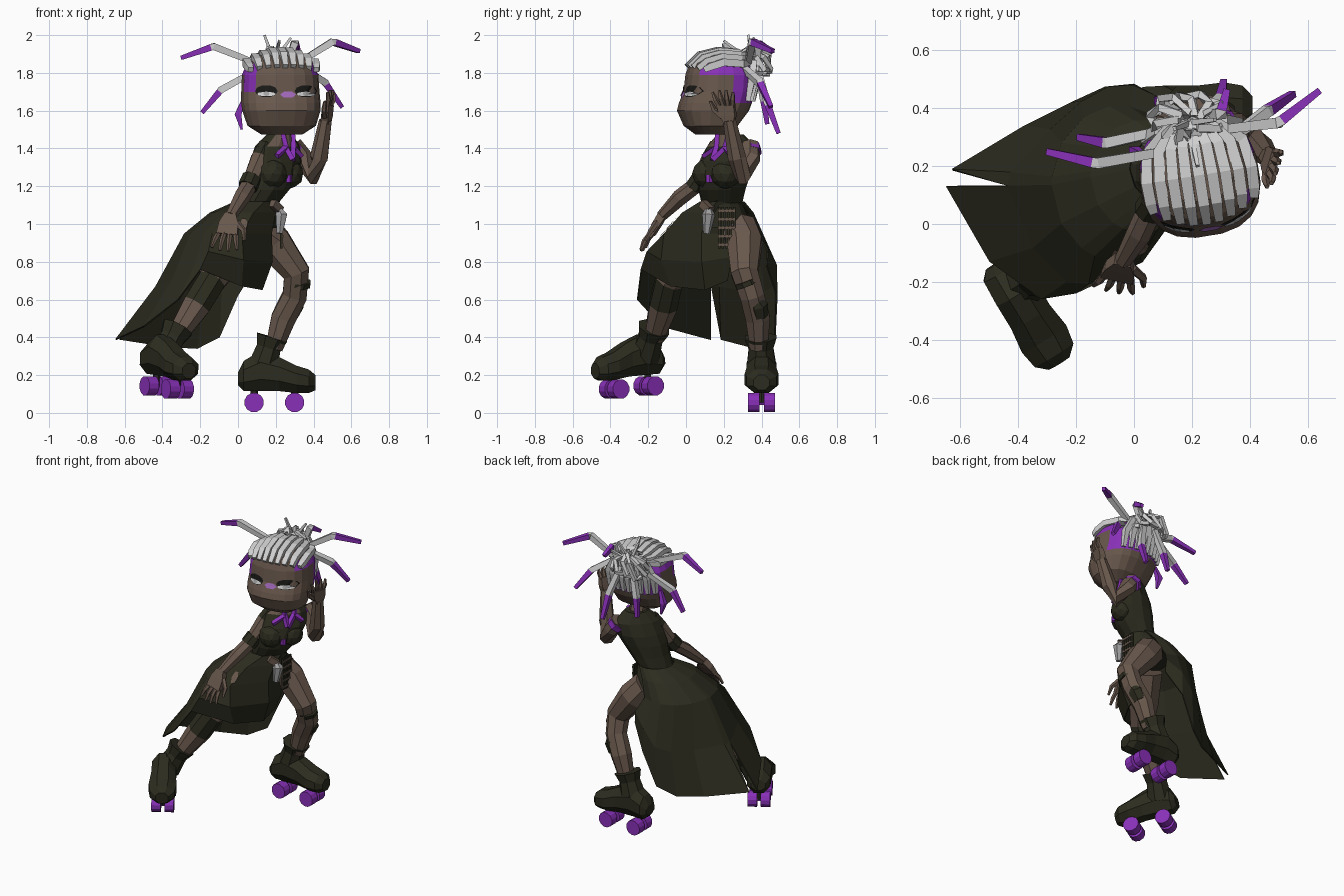
import bpy, bmesh, math, random
from math import sin, cos, pi, atan2
from mathutils import Vector as V, Matrix
from mathutils.bvhtree import BVHTree

if "Cube" in bpy.data.objects:
    bpy.data.objects.remove(bpy.data.objects["Cube"])
random.seed(4)

COLOURS = {"skin": (.14, .097, .073), "dress": (.025, .025, .014), "purple": (.25, .03, .48),
           "lilac": (.36, .14, .5), "hair": (.62, .62, .62), "metal": (.36, .36, .36),
           "lash": (.01, .01, .009)}
MATS, IDX = [], {}
for name, c in COLOURS.items():
    m = bpy.data.materials.new(name)
    m.use_nodes = True
    m.diffuse_color = (*c, 1)
    m.node_tree.nodes["Principled BSDF"].inputs["Base Color"].default_value = (*c, 1)
    IDX[name] = len(MATS)
    MATS.append(m)


class Part:
    """A named mesh gathered from lofts and tubes."""
    def __init__(self, name):
        self.name, self.bm = name, bmesh.new()

    def loft(self, rings, mats):
        if isinstance(mats, str):
            mats = [mats] * (len(rings) - 1)
        vs = [[self.bm.verts.new(p) for p in r] for r in rings]
        n = len(rings[0])
        for a, b, mt in zip(vs, vs[1:], mats):
            for i in range(n):
                j = (i + 1) % n
                self.bm.faces.new((a[i], a[j], b[j], b[i])).material_index = IDX[mt]
        self.bm.faces.new(vs[0][::-1]).material_index = IDX[mats[0]]
        self.bm.faces.new(vs[-1]).material_index = IDX[mats[-1]]
        return self

    def tube(self, pts, radii, mats, sides=6):
        pts = [V(p) for p in pts]
        if not isinstance(radii, (list, tuple)):
            radii = [radii] * len(pts)
        d = pts[-1] - pts[0]
        ref = min((V((1, 0, 0)), V((0, 1, 0)), V((0, 0, 1))), key=lambda a: abs(a.dot(d)))
        rings = []
        for k, p in enumerate(pts):
            t = (pts[min(k + 1, len(pts) - 1)] - pts[max(k - 1, 0)]).normalized()
            u = ref.cross(t).normalized()
            w = t.cross(u)
            rings.append([p + radii[k] * (u * cos(a) + w * sin(a))
                          for a in (2 * pi * (i + .5) / sides for i in range(sides))])
        return self.loft(rings, mats)

    def finish(self, paint=None):
        bmesh.ops.recalc_face_normals(self.bm, faces=self.bm.faces)
        if paint:
            for f in self.bm.faces:
                mt = paint(f.calc_center_median())
                if mt:
                    f.material_index = IDX[mt]
        me = bpy.data.meshes.new(self.name)
        self.bm.to_mesh(me)
        ob = bpy.data.objects.new(self.name, me)
        for m in MATS:
            me.materials.append(m)
        bpy.context.collection.objects.link(ob)
        return ob


def decal(surface, name, x, z, shape, lift, mat):
    """A thin plate laid on the front of a surface."""
    p = Part(name)
    pts = []
    for dx, dz in [(0, 0)] + shape:
        hit = surface.ray_cast(V((x + dx, -1, z + dz)), V((0, 1, 0)))[0]
        pts.append(p.bm.verts.new(hit - V((0, lift, 0))))
    ring = pts[1:]
    for a, b in zip(ring, ring[1:] + ring[:1]):
        p.bm.faces.new((pts[0], a, b)).material_index = IDX[mat]
    p.finish()


def oval(w, h, n=10):
    return [(w * cos(2 * pi * i / n), h * sin(2 * pi * i / n)) for i in range(n)]


# Torso, turned toward the model's left
side, front = V((.66, .75, 0)), V((.75, -.66, 0))
TORSO = [(.06, .2, .98, .16, .15), (.11, .19, 1.11, .115, .1), (.15, .19, 1.18, .13, .12),
         (.18, .2, 1.26, .15, .13), (.2, .22, 1.33, .16, .12), (.21, .24, 1.41, .155, .085),
         (.22, .235, 1.475, .075, .065)]
rings = [[V((x, y, z)) + side * a * cos(t) + front * b * sin(t)
          for t in (2 * pi * i / 12 for i in range(12))] for x, y, z, a, b in TORSO]


def torso_paint(c):
    d = c - V((.2, .23, 0))
    if d.dot(front) > .03 and c.z > 1.42 and abs(d.dot(side)) < .08:
        return "skin"


Part("bodice").loft(rings, "dress").finish(torso_paint)
bust = Part("bust")
for s in (-1, 1):
    c = V((.18, .2, 1.265)) + front * .06 + side * s * .065
    bmesh.ops.create_icosphere(bust.bm, subdivisions=2, radius=.08, matrix=Matrix.Translation(c))
for f in bust.bm.faces:
    f.material_index = IDX["dress"]
bust.finish()
key = V((.18, .2, 1.24)) + front * .115
Part("bodice_gem").tube([key - V((0, 0, .02)), key + V((0, 0, .02))], .02, "purple", 6).finish()
Part("neck").tube([(.22, .235, 1.4), (.22, .21, 1.54)], [.06, .05], "skin", 8).finish()

# Crossed straps and neckline trim
trim = Part("neckline_trim")
for s in (-1, 1):
    neck = V((.22, .235, 1.475)) + front * .06 + side * s * .04
    low = V((.21, .24, 1.405)) + front * .085 + side * s * .03
    out = V((.2, .23, 1.36)) + front * .095 + side * s * .1
    trim.tube([neck, low, out], [.016, .02, .016], "purple", 4)
    trim.tube([low, V((.2, .22, 1.34)) + front * .12], .018, "purple", 4)
trim.finish()

# Skirt: open at the left leg, slit at the back, long train
HEM = [(.14, .22, .7), (.13, .1, .65), (.02, -.08, .67), (-.2, -.24, .76), (-.32, -.26, .6),
       (-.5, -.13, .46), (-.65, .13, .39), (-.63, .19, .39), (-.38, .34, .35), (-.22, .42, .34),
       (-.1, .475, .4), (0, .485, .62), (.1, .43, .78)]


def skirt_column(h):
    h = V(h)
    a = atan2(h.y - .14, h.x + .05)
    waist = V((.105 + .12 * cos(a), .19 + .12 * sin(a), 1.12))
    hip = V((-.05 + .235 * cos(a), .14 + .27 * sin(a), .95))
    mid = hip.lerp(h, .5) + V((.03 * abs(cos(a)), .035 * sin(a), 0))
    return [waist, waist.lerp(hip, .5) + V((0, 0, .025)), hip, mid, h]


skirt = Part("skirt")
cols = [[skirt.bm.verts.new(p) for p in skirt_column(h)] for h in HEM]
for i, (a, b) in enumerate(zip(cols, cols[1:])):
    for r in range(4):
        quad = (a[r], b[r], b[r + 1], a[r + 1])
        at_slit = i == 6 and r == 3
        skirt.bm.faces.new(quad[:3] if at_slit else quad).material_index = IDX["dress"]
mod = skirt.finish().modifiers.new("thickness", "SOLIDIFY")
mod.thickness = .008
cloth = BVHTree.FromBMesh(skirt.bm)
decal(cloth, "skirt_tear", .03, 1, oval(.022, .035, 6), .009, "skin")
decal(cloth, "small_skirt_tear", -.06, .96, oval(.02, .03, 6), .009, "skin")

# Belt tag and lattice
Part("belt_loop").tube([(.18, .09, 1.11), (.22, .13, 1.07)], .03, "skin", 4).finish()
Part("belt_tag").tube([(.21, .12, 1.09), (.23, .12, 1.05), (.22, .11, .95)],
                      [.012, .035, .018], "metal", 6).finish()
lattice = Part("hip_lattice")
for k in range(5):
    z, y = 1.07 - k * .045, .175 + k * .02
    lattice.tube([(.235, .17, z), (.235, .26, z)], .009, "skin", 4)
    lattice.tube([(.23, y, 1.09), (.23, y, .87)], .009, "dress", 4)
lattice.finish()

# Legs
Part("left_leg").tube([(.11, .28, .98), (.19, .31, .9), (.31, .31, .74), (.3, .35, .62),
                       (.24, .38, .5), (.19, .385, .34)],
                      [.1, .1, .077, .07, .07, .05], "skin", 8).finish()
Part("right_leg").tube([(0, .12, .95), (-.08, 0, .8), (-.14, -.09, .7), (-.22, -.12, .57), (-.33, -.17, .4)],
                       [.11, .1, .08, .08, .055],
                       ["skin", "skin", "dress", "skin"], 8).finish()
Part("knee_strap").tube([(.325, .315, .7), (.322, .325, .675)], .064, "dress", 8).finish()
Part("calf_patch").tube([(.325, .37, .6), (.305, .385, .57), (.28, .395, .51)],
                        [.03, .05, .04], "dress", 6).finish()

# Boots: stations of (forward, half width, bottom, top)
BOOT = [(0, .05, .03, .1), (.03, .08, 0, .16), (.12, .085, 0, .215), (.22, .085, 0, .18),
        (.31, .097, -.01, .135), (.375, .085, -.01, .115), (.41, .045, .005, .085)]


def skate(name, origin, yaw, pitch, ankle, cuff):
    mat = Matrix.Translation(origin) @ Matrix.Rotation(yaw, 4, 'Z') @ Matrix.Rotation(pitch, 4, 'Y')
    boot = Part(name + "_boot")
    boot.loft([[mat @ V((x, w * cos(t), (lo + hi) / 2 + (hi - lo) * .54 * sin(t)))
                for t in (2 * pi * (i + .5) / 8 for i in range(8))] for x, w, lo, hi in BOOT], "dress")
    lean = V(cuff) - V(ankle)
    boot.tube([ankle, V(ankle) + lean * .65, cuff], [.085, .07, .09], "dress", 8)
    boot.finish()
    wheels = Part(name + "_wheels")
    for x in (.085, .3):
        for s in (-1, 1):
            wheels.tube([mat @ V((x, s * .012, -.06)), mat @ V((x, s * .072, -.06))], .052, "purple", 12)
        wheels.tube([mat @ V((x, -.07, -.06)), mat @ V((x, .07, -.06))], .015, "purple", 6)
        wheels.tube([mat @ V((x, 0, -.06)), mat @ V((x, 0, .03))], .02, "dress", 6)
    wheels.finish()


skate("left", (0, .4, .115), 0, 0, (.13, .4, .24), (.18, .395, .4))
skate("right", (-.475, -.13, .21), -1.02, .08, (-.4, -.22, .3), (-.32, -.17, .45))

# Arms and hands
Part("right_arm").tube([(.15, .17, 1.42), (.12, .14, 1.35), (.06, .06, 1.21), (.02, -.03, 1.14), (-.04, -.13, 1.04)],
                       [.045, .055, .045, .045, .03], ["dress", "skin", "skin", "skin"], 7).finish()
Part("elbow_band").tube([(.073, .08, 1.245), (.05, .045, 1.195)], .053, "dress", 8).finish()
Part("left_arm").tube([(.29, .34, 1.42), (.34, .34, 1.35), (.4, .3, 1.26), (.43, .27, 1.35), (.465, .23, 1.55)],
                      [.05, .055, .055, .05, .035], "skin", 7).finish()
Part("left_shoulder_strap").tube([(.29, .34, 1.405), (.315, .345, 1.375)], .058, "purple", 7).finish()


def hand(name, wrist, along, across, size):
    w, d, s = V(wrist), V(along).normalized() * size, V(across).normalized() * size
    n = d.cross(s).normalized()
    p = Part(name)
    p.loft([[w + d * k + s * a * i + n * b * j for i, j in ((-1, -1), (1, -1), (1, 1), (-1, 1))]
            for k, a, b in ((-.01, .025, .022), (.04, .045, .02), (.1, .05, .015))], "skin")
    for k in (-1.5, -.5, .5, 1.5):
        base = w + d * .09 + s * k * .026
        tip = base + d * (.1 - abs(k) * .012) + s * k * .014
        p.tube([base, base.lerp(tip, .5) + n * .008, tip], [.015, .014, .008], "skin", 5)
    p.tube([w + d * .03 + s * .035, w + d * .07 + s * .075, w + d * .12 + s * .085],
           [.018, .015, .008], "skin", 5)
    p.finish()


hand("right_hand", (-.04, -.13, 1.04), (-.03, -.09, -.16), (1, -.2, -.1), 1.15)
hand("left_hand", (.465, .23, 1.54), (.03, -.04, .18), (-.3, -1, 0), .95)

# Head: horizontal rings of (height, half width, front, back)
HEAD = [(1.475, .11, .05, .2), (1.52, .18, -.01, .27), (1.6, .205, -.045, .33), (1.64, .208, -.035, .345),
        (1.7, .205, -.01, .36), (1.79, .2, 0, .365), (1.85, .175, .02, .34), (1.895, .12, .08, .29)]
turn = Matrix.Translation((.225, .17, 0)) @ Matrix.Rotation(.16, 4, 'Z')


def power(v):
    return math.copysign(abs(v) ** .8, v)


head = Part("head")
head.loft([[turn @ V((w * power(cos(t)), (a + b) / 2 - .17 + (b - a) / 2 * power(sin(t)), z))
            for t in (2 * pi * (i + .5) / 20 for i in range(20))] for z, w, a, b in HEAD], "skin")


def head_paint(c):
    if 1.8 < c.z < 1.85 and c.y > .07 or c.y > .25 and 1.64 < c.z < 1.85 or c.x < .11 and c.y < .1 and 1.74 < c.z < 1.85:
        return "purple"


head.finish(head_paint)
face = BVHTree.FromBMesh(head.bm)
for label, x in (("right", .15), ("left", .36)):
    decal(face, label + "_lashes", x, 1.703, oval(.06, .033), .005, "lash")
    decal(face, label + "_eye", x, 1.688, oval(.05, .012), .009, "hair")
    decal(face, label + "_iris", x, 1.69, oval(.016, .012), .0098, "metal")
decal(face, "nose_mark", .265, 1.685, oval(.042, .019, 6), .006, "lilac")

# Rows of braids swept back over the crown, and down from the bun
rows = Part("braided_rows")
for i in range(-4, 5):
    u = i * .044
    drop = u * u * 2
    rows.tube([turn @ V(q) for q in ((u, -.165 + u * u * 2, 1.835 - drop * .3),
                                     (u * 1.03, -.1 + u * u, 1.895 - drop), (u * 1.04, 0, 1.918 - drop),
                                     (u * .95, .1, 1.91 - drop), (u * .4, .19, 1.87))],
              [.02, .027, .028, .027, .02], "hair", 4)
for i in range(-4, 5):
    u = i * .04
    rows.tube([turn @ V(q) for q in ((u, .185 - u * u * 2, 1.65), (u, .205 - u * u * 2, 1.76),
                                     (u * .7, .2 - u * u, 1.86))], [.016, .026, .024], "hair", 4)
rows.finish()

# Bun of looped braids with loose spikes
bun = Part("bun")
core = V((.19, .35, 1.86))
for i in range(11):
    a, r = 2 * pi * i / 11, random.uniform(.09, .12)
    out, tang = V((cos(a), sin(a) * .8, 0)), V((-sin(a), cos(a) * .8, 0))
    up = V((0, 0, random.uniform(.04, .075)))
    bun.tube([core + out * .03 - up * .3, core + out * .045 + up, core + out * r + tang * .03 + up * .5,
              core + out * r + tang * .08 - up, core + out * .05 + tang * .1 - up], .018, "hair", 4)
for x, y, z in ((.14, .33, 2), (.28, .36, 1.985), (.22, .2, 1.97), (.31, .42, 1.95)):
    bun.tube([core, (x, y, z)], [.016, .009], "hair", 4)
bun.finish()

# Loose locks with purple ends
LOCKS = [((.1, .25, 1.85), (-.13, .21, 1.94), (-.3, .25, 1.88)),
         ((.09, .32, 1.81), (-.09, .28, 1.71), (-.19, .3, 1.59)),
         ((.33, .33, 1.86), (.5, .35, 1.965), (.64, .46, 1.915)),
         ((.34, .3, 1.83), (.46, .39, 1.75), (.55, .45, 1.62)),
         ((.24, .38, 1.83), (.3, .43, 1.64), (.31, .49, 1.48)),
         ((.15, .38, 1.82), (.1, .41, 1.66), (.08, .43, 1.53)),
         ((.27, .38, 1.88), (.3, .38, 1.96), (.32, .46, 1.91))]
locks = Part("loose_locks")
for a, b, c in LOCKS:
    b, c = V(b), V(c)
    locks.tube([a, b, b.lerp(c, .06), c], [.022, .026, .025, .016], ["hair", "hair", "purple"], 4)
locks.tube([(.03, .24, 1.66), (0, .25, 1.58), (.02, .25, 1.5)], [.012, .025, .008], "purple", 4)
locks.finish()
